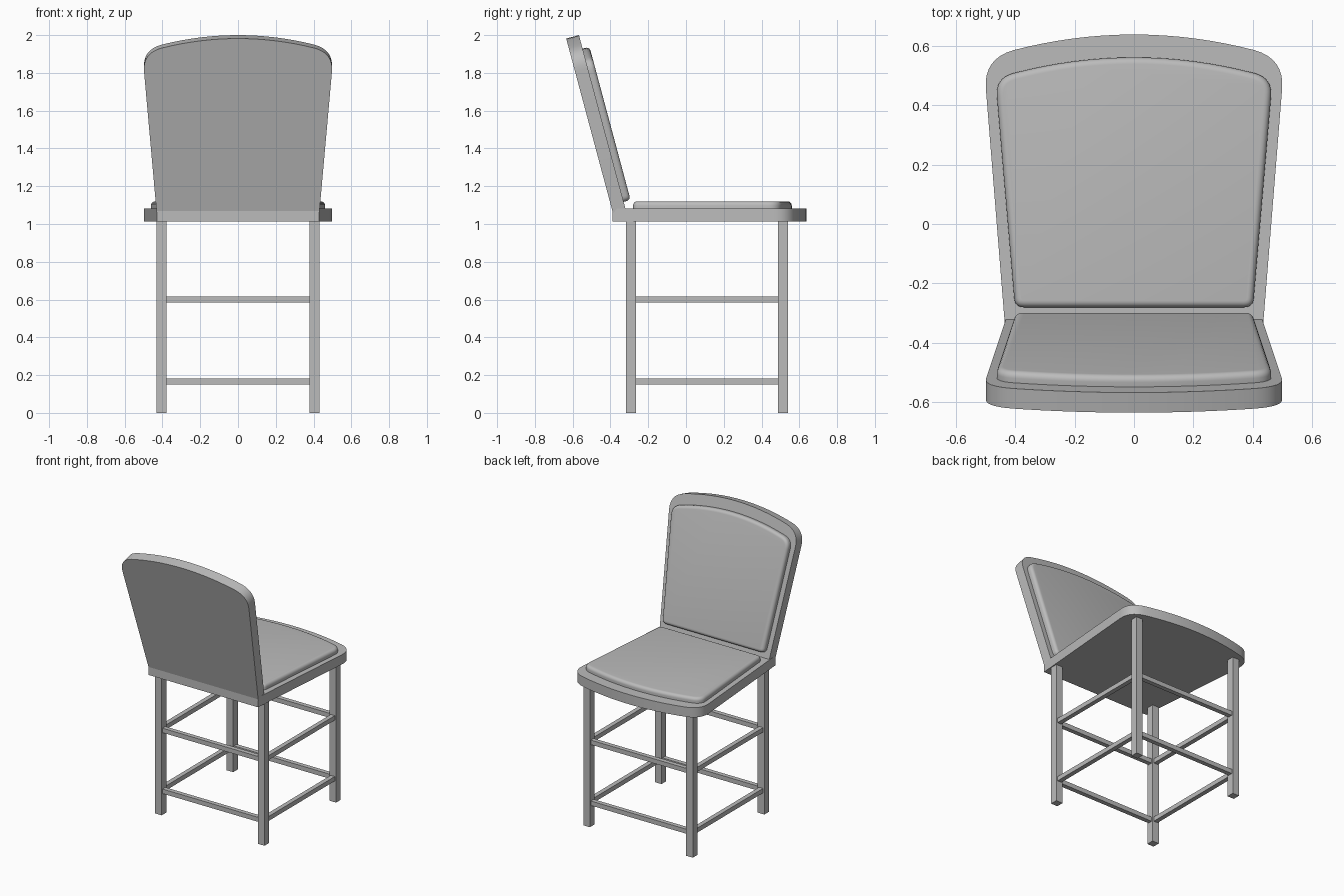
import bpy
import bmesh
from math import radians
from mathutils import Matrix, Vector

cube = bpy.data.objects.get("Cube")
if cube:
    bpy.data.objects.remove(cube, do_unlink=True)

grey = bpy.data.materials.new("warm_grey")
grey.use_nodes = True
colour = (0.5, 0.5, 0.5, 1)
grey.diffuse_color = colour
grey.node_tree.nodes["Principled BSDF"].inputs["Base Color"].default_value = colour


def finish(name, bm, smooth=False):
    mesh = bpy.data.meshes.new(name)
    bmesh.ops.recalc_face_normals(bm, faces=bm.faces)
    bm.to_mesh(mesh)
    bm.free()
    obj = bpy.data.objects.new(name, mesh)
    mesh.materials.append(grey)
    bpy.context.collection.objects.link(obj)
    if smooth:
        bpy.ops.object.select_all(action="DESELECT")
        obj.select_set(True)
        bpy.context.view_layer.objects.active = obj
        bpy.ops.object.shade_smooth_by_angle(angle=radians(35))
    return obj


def fillet(before, corner, after, steps=8):
    """Rounded corner between two points."""
    a, c, b = Vector(before), Vector(corner), Vector(after)
    return [a * (1 - t) ** 2 + c * 2 * t * (1 - t) + b * t * t
            for t in (i / steps for i in range(steps + 1))]


def outline(w0, w1, y0, yc, tip, r, r0):
    """Tapered panel with a bowed far edge and rounded far corners."""
    def bow(x):
        return tip - (tip - yc) * (x / w1) ** 2

    def side(y):
        return w0 + (w1 - w0) * (y - y0) / (yc - y0)

    half = [Vector((w0, y0))]
    if r0:
        half = fillet((w0 - r0, y0), (w0, y0), (side(y0 + r0), y0 + r0), 5)
    x_end = w1 - r
    half += fillet((side(yc - r), yc - r), (w1, yc), (x_end, bow(x_end)))
    half += [Vector((x_end * k / 8, bow(x_end * k / 8))) for k in range(7, -1, -1)]
    return half + [Vector((-p.x, p.y)) for p in reversed(half[:-1])]


def slab(name, points, bottom, top, matrix=Matrix(), rounding=0):
    bm = bmesh.new()
    base = bm.faces.new([bm.verts.new((p.x, p.y, bottom)) for p in points])
    ext = bmesh.ops.extrude_face_region(bm, geom=[base], use_keep_orig=True)["geom"]
    bmesh.ops.translate(bm, vec=(0, 0, top - bottom),
                        verts=[g for g in ext if isinstance(g, bmesh.types.BMVert)])
    bmesh.ops.recalc_face_normals(bm, faces=bm.faces)
    if rounding:
        rim = [e for e in bm.edges if all(v.co.z > top - 0.001 for v in e.verts)]
        bmesh.ops.bevel(bm, geom=rim, offset=rounding, segments=5, profile=0.5,
                        affect="EDGES", clamp_overlap=False)
    bm.transform(matrix)
    return finish(name, bm, smooth=True)


def bar(name, start, end):
    bm = bmesh.new()
    bmesh.ops.create_cube(bm, size=1)
    lo, hi = Vector(start), Vector(end)
    for v in bm.verts:
        v.co = Vector((lo[i] + (v.co[i] + 0.5) * (hi[i] - lo[i]) for i in range(3)))
    return finish(name, bm)


# Seat and its cushion
slab("seat", outline(0.43, 0.506, -0.39, 0.555, 0.637, 0.1, 0), 1.013, 1.082)
slab("seat_cushion", outline(0.40, 0.466, -0.28, 0.49, 0.56, 0.06, 0.03),
     1.08, 1.12, rounding=0.022)

# Reclined backrest: local y runs up the slope, local z points to the sitter
up = Vector((0, -0.2588, 0.9659))
out = Vector((0, 0.9659, 0.2588))
lean = Matrix(((1, 0, 0, 0), (0, up.y, out.y, -0.39),
               (0, up.z, out.z, 1.07), (0, 0, 0, 1)))
slab("backrest", outline(0.43, 0.506, -0.018, 0.862, 0.944, 0.1, 0), 0, 0.07, lean)
slab("backrest_cushion", outline(0.40, 0.466, 0.03, 0.8, 0.87, 0.06, 0.03),
     0.068, 0.108, lean, 0.022)

# Legs
leg_x, rear_y, front_y, h = 0.405, -0.291, 0.513, 0.026
for side, sx in (("left", 1), ("right", -1)):
    for end, y in (("backrest_end", rear_y), ("seat_end", front_y)):
        x = sx * leg_x
        bar(f"leg_{side}_{end}", (x - h, y - h, 0), (x + h, y + h, 1.015))

# Stretchers, a lower and an upper ring
t = 0.016
for level, z in (("lower", 0.167), ("upper", 0.6)):
    for side, x in (("left", leg_x), ("right", -leg_x)):
        bar(f"{level}_stretcher_{side}", (x - t, rear_y + h, z - t), (x + t, front_y - h, z + t))
    for end, y in (("backrest_end", rear_y), ("seat_end", front_y)):
        bar(f"{level}_stretcher_{end}", (h - leg_x, y - t, z - t), (leg_x - h, y + t, z + t))
